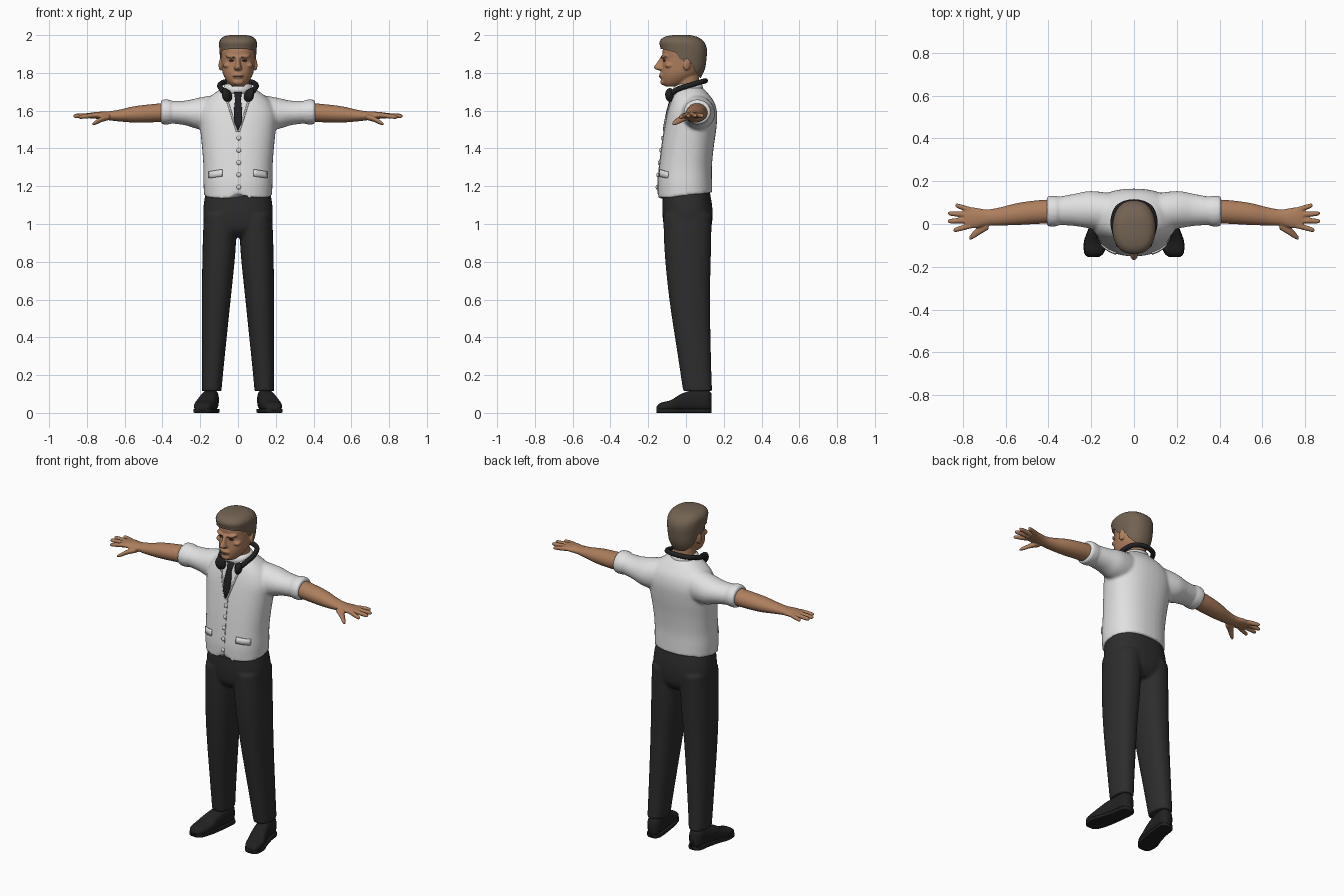
import bpy, bmesh, math
from mathutils import Vector, Matrix, Euler

cube = bpy.data.objects.get("Cube")
if cube:
    bpy.data.objects.remove(cube, do_unlink=True)


def material(name, rgb):
    m = bpy.data.materials.new(name)
    m.use_nodes = True
    m.diffuse_color = (*rgb, 1)
    m.node_tree.nodes["Principled BSDF"].inputs["Base Color"].default_value = (*rgb, 1)
    return m


SKIN = material("tan skin", (0.42, 0.21, 0.11))
LIP = material("lip brown", (0.27, 0.12, 0.07))
HAIR = material("brown hair", (0.17, 0.125, 0.085))
EYE = material("dark eye", (0.04, 0.025, 0.02))
WHITE = material("white cloth", (0.75, 0.75, 0.75))
GREY = material("seam grey", (0.5, 0.5, 0.5))
CLOTH = material("charcoal cloth", (0.026, 0.026, 0.027))
BLACK = material("black leather", (0.015, 0.015, 0.016))


def dense(rows, k=5):
    """Smooth curve through rows of numbers."""
    rows = [Vector(r) for r in rows]
    out = []
    for i in range(len(rows) - 1):
        a, b, c, d = rows[max(i - 1, 0)], rows[i], rows[i + 1], rows[min(i + 2, len(rows) - 1)]
        for j in range(k):
            t = j / k
            out.append(b + 0.5 * t * (c - a + t * (2 * a - 5 * b + 4 * c - d + t * (3 * (b - c) + d - a))))
    return out + [rows[-1]]


def at(rows, key):
    """Linear lookup in rows sorted by their first number."""
    for a, b in zip(rows, rows[1:]):
        if key <= b[0]:
            t = max(0, (key - a[0]) / (b[0] - a[0]))
            return [p + (q - p) * t for p, q in zip(a, b)]
    return list(rows[-1])


def ring(c, u, v, p=2, n=40):
    c, u, v = Vector(c), Vector(u), Vector(v)
    f = lambda w: math.copysign(abs(w) ** (2 / p), w)
    angles = [2 * math.pi * i / n for i in range(n)]
    return [c + u * f(math.cos(a)) + v * f(math.sin(a)) for a in angles]


def upright(row, p=2, cx=0):
    z, hw, yf, yb = row
    return ring((cx, (yf + yb) / 2, z), (hw, 0, 0), (0, (yb - yf) / 2, 0), p)


def sideways(row, p=2):
    x, y, z, ry, rz = row
    return ring((x, y, z), (0, ry, 0), (0, 0, rz), p)


def loft(bm, rings, cap=True):
    rows = [[bm.verts.new(p) for p in r] for r in rings]
    for a, b in zip(rows, rows[1:]):
        for i in range(len(a)):
            j = (i + 1) % len(a)
            bm.faces.new((a[i], a[j], b[j], b[i]))
    if cap:
        bm.faces.new(rows[0])
    bm.faces.new(rows[-1])


def blob(bm, c, r, rot=(0, 0, 0)):
    m = Matrix.Translation(c) @ Euler(rot).to_matrix().to_4x4() @ Matrix.Diagonal((*r, 1))
    bmesh.ops.create_uvsphere(bm, u_segments=20, v_segments=12, radius=1, matrix=m)


def finish(bm, name, mat, voxel=0, mirror=False, solid=0):
    bmesh.ops.recalc_face_normals(bm, faces=bm.faces)
    me = bpy.data.meshes.new(name)
    bm.to_mesh(me)
    bm.free()
    me.materials.append(mat)
    me.shade_smooth()
    ob = bpy.data.objects.new(name, me)
    bpy.context.collection.objects.link(ob)
    if voxel:  # blend overlapping forms into one skin
        r = ob.modifiers.new("blend", "REMESH")
        r.mode, r.voxel_size, r.use_smooth_shade = "VOXEL", voxel, True
        s = ob.modifiers.new("soften", "SMOOTH")
        s.factor, s.iterations = 0.5, 3
    if solid:
        ob.modifiers.new("thickness", "SOLIDIFY").thickness = solid
    if mirror:
        ob.modifiers.new("mirror", "MIRROR")
    return ob


def tube(name, pts, radius, mat, mirror=False):
    cu = bpy.data.curves.new(name, "CURVE")
    cu.dimensions, cu.bevel_depth, cu.use_fill_caps = "3D", radius, True
    sp = cu.splines.new("POLY")
    pts = dense(pts, 6)
    sp.points.add(len(pts) - 1)
    for p, q in zip(sp.points, pts):
        p.co = (*q, 1)
    cu.materials.append(mat)
    ob = bpy.data.objects.new(name, cu)
    bpy.context.collection.objects.link(ob)
    if mirror:
        ob.modifiers.new("mirror", "MIRROR")


def front(rows, x, z, p, out=0.0):
    """Point on the front of a body given by upright rows."""
    _, hw, yf, yb = at(rows, z)
    k = max(0, 1 - min(1, abs(x) / hw) ** p) ** (1 / p)
    return Vector((x, (yf + yb) / 2 - (yb - yf) / 2 * k - out, z))


# shirt and waistcoat: trunk, sleeves, rolled cuffs
P = 2.3
trunk = dense([(1.155, 0.18, -0.15, 0.14), (1.22, 0.183, -0.15, 0.138), (1.3, 0.183, -0.142, 0.137),
               (1.4, 0.19, -0.13, 0.146), (1.5, 0.2, -0.115, 0.16), (1.58, 0.205, -0.1, 0.165),
               (1.64, 0.18, -0.085, 0.152), (1.685, 0.135, -0.07, 0.122), (1.72, 0.082, -0.05, 0.09)])
bm = bmesh.new()
rings = [upright(r, P) for r in trunk]
for v in rings[0]:  # hem rises to the back, with a notch between two front points
    v.z += 0.12 * v.y - 0.005
    if v.y < 0:
        v.z += 0.035 * max(0, 1 - abs(v.x) / 0.03)
loft(bm, rings)
sleeve = dense([(0.08, 0.05, 1.59, 0.09, 0.1), (0.2, 0.066, 1.585, 0.088, 0.085),
                (0.28, 0.066, 1.588, 0.075, 0.065), (0.37, 0.06, 1.593, 0.064, 0.059)])
cuff = [(0.355, 0.06, 1.593, 0.064, 0.06), (0.362, 0.06, 1.593, 0.072, 0.066),
        (0.4, 0.06, 1.593, 0.072, 0.066), (0.408, 0.06, 1.593, 0.066, 0.06)]
for s in (1, -1):
    for part in (sleeve, cuff):
        loft(bm, [sideways((s * r[0], *r[1:])) for r in part])
finish(bm, "shirt_and_waistcoat", WHITE, voxel=0.009)

# shirt collar around the neck
bm = bmesh.new()
loft(bm, [upright(r) for r in ((1.69, 0.084, -0.072, 0.095), (1.725, 0.076, -0.066, 0.09),
                               (1.74, 0.07, -0.05, 0.084))])
finish(bm, "shirt_collar", WHITE)


def plate(name, rows, mat, mirror=False, out=0.004, thick=0.006):
    """Thin cloth strip hugging the chest; rows are (z left, z right, x left, x right)."""
    bm = bmesh.new()
    n = 6
    grid = []
    for za, zb, xa, xb in rows:
        grid.append([bm.verts.new(front(trunk, xa + (xb - xa) * i / n, za + (zb - za) * i / n, P, out))
                     for i in range(n + 1)])
    for a, b in zip(grid, grid[1:]):
        for i in range(n):
            bm.faces.new((a[i], a[i + 1], b[i + 1], b[i]))
    finish(bm, name, mat, mirror=mirror, solid=thick)


plate("necktie", [(z, z, -w, w) for z, w in ((1.7, 0.022), (1.66, 0.015), (1.6, 0.022), (1.54, 0.022), (1.5, 0.003))],
      BLACK, out=0.008)
plate("pocket_flap", [(1.29, 1.278, 0.085, 0.155), (1.27, 1.26, 0.084, 0.157), (1.253, 1.243, 0.085, 0.155)],
      WHITE, mirror=True, out=0.008, thick=0.009)
tube("neckline_edge", [front(trunk, x, z, P, 0.001) for x, z in ((0.005, 1.49), (0.025, 1.55), (0.05, 1.63), (0.07, 1.69))],
     0.005, WHITE, mirror=True)
tube("front_seam", [front(trunk, 0.012, 1.16 + 0.055 * i, P) for i in range(7)], 0.002, GREY)
bm = bmesh.new()
for i in range(5):
    blob(bm, front(trunk, 0.004, 1.195 + 0.065 * i, P, 0.003), (0.012, 0.007, 0.012))
finish(bm, "waistcoat_buttons", WHITE)

# trousers
bm = bmesh.new()
hips = dense([(0.93, 0.11, -0.07, 0.1), (0.97, 0.165, -0.11, 0.13), (1.03, 0.182, -0.123, 0.14),
              (1.1, 0.182, -0.125, 0.138), (1.2, 0.165, -0.12, 0.12)])
loft(bm, [upright(r, 2.4) for r in hips])
leg = dense([(0.115, 0.14, 0.052, -0.015, 0.138), (0.3, 0.131, 0.061, -0.043, 0.132),
             (0.6, 0.115, 0.076, -0.088, 0.127), (0.85, 0.101, 0.087, -0.113, 0.132), (1.05, 0.093, 0.088, -0.12, 0.136)])
for s in (1, -1):
    loft(bm, [upright((r[0], *r[2:]), 2.3, s * r[1]) for r in leg])
finish(bm, "trousers", CLOTH, voxel=0.009)

# shoes: rows are (y, centre x, half width, top)
shoe = dense([(-0.155, 0.19, 0.022, 0.03), (-0.135, 0.187, 0.043, 0.05), (-0.08, 0.178, 0.053, 0.065),
              (-0.02, 0.162, 0.048, 0.1), (0.05, 0.148, 0.043, 0.12), (0.11, 0.142, 0.04, 0.12), (0.135, 0.14, 0.022, 0.1)], 4)
bm = bmesh.new()
loft(bm, [ring((x, y, h / 2 + 0.006), (w, 0, 0), (0, 0, h / 2 - 0.003), 2.6) for y, x, w, h in shoe])
finish(bm, "shoe_upper", BLACK, mirror=True)
bm = bmesh.new()
loft(bm, [ring((x, y, 0.011), (w + 0.003, 0, 0), (0, 0, 0.011), 8) for y, x, w, h in shoe])
finish(bm, "shoe_sole", BLACK, mirror=True)

# arms with hands and fingers
bm = bmesh.new()
arm = dense([(0.37, 0.06, 1.592, 0.056, 0.05), (0.46, 0.055, 1.586, 0.055, 0.048), (0.55, 0.046, 1.58, 0.051, 0.043),
             (0.63, 0.035, 1.574, 0.042, 0.031), (0.69, 0.03, 1.573, 0.038, 0.023),
             (0.74, 0.028, 1.575, 0.048, 0.019), (0.79, 0.029, 1.574, 0.049, 0.014)])
loft(bm, [sideways(r) for r in arm])
fingers = [((0.765, 0.066), (0.836, 0.088), 1.572), ((0.77, 0.042), (0.87, 0.05), 1.573),
           ((0.77, 0.017), (0.872, 0.013), 1.571), ((0.765, -0.008), (0.845, -0.03), 1.566)]
for (xa, ya), (xb, yb), z in fingers:
    loft(bm, [sideways((xa + (xb - xa) * t, ya + (yb - ya) * t, 1.575 + (z - 1.575) * t, r, r))
              for t, r in ((0, 0.013), (0.5, 0.0125), (0.88, 0.011), (1, 0.006))])
loft(bm, [sideways(r) for r in dense([(0.68, 0.0, 1.567, 0.025, 0.016), (0.72, -0.025, 1.555, 0.024, 0.015),
                                     (0.752, -0.052, 1.538, 0.017, 0.012), (0.77, -0.066, 1.529, 0.008, 0.007)])])
finish(bm, "arm_and_hand", SKIN, voxel=0.0045, mirror=True)

# head: skull, neck, nose, brow, ears, chin
skull = dense([(1.728, 0.03, -0.108, -0.05), (1.745, 0.05, -0.125, 0.0), (1.77, 0.068, -0.13, 0.04),
               (1.8, 0.081, -0.13, 0.07), (1.84, 0.087, -0.125, 0.09), (1.88, 0.09, -0.123, 0.1),
               (1.92, 0.09, -0.124, 0.098), (1.95, 0.08, -0.105, 0.08), (1.97, 0.05, -0.07, 0.04)])
bm = bmesh.new()
loft(bm, [upright(r, 2.1) for r in skull])
loft(bm, [upright(r) for r in dense([(1.64, 0.066, -0.045, 0.085), (1.72, 0.06, -0.05, 0.074), (1.8, 0.062, -0.06, 0.066)])])
loft(bm, [upright(r) for r in dense([(1.812, 0.008, -0.14, -0.1), (1.82, 0.021, -0.163, -0.1), (1.832, 0.018, -0.17, -0.1),
                                     (1.86, 0.012, -0.15, -0.1), (1.89, 0.014, -0.132, -0.1)])])
blob(bm, (0, -0.122, 1.752), (0.028, 0.014, 0.017))
blob(bm, (0, -0.128, 1.786), (0.03, 0.014, 0.018))
for s in (1, -1):
    blob(bm, (s * 0.036, -0.113, 1.886), (0.032, 0.017, 0.01), (0, -s * 0.15, s * 0.35))
    blob(bm, (s * 0.056, -0.088, 1.84), (0.024, 0.024, 0.015))
    blob(bm, (s * 0.091, 0.006, 1.845), (0.01, 0.021, 0.034), (-0.2, 0, s * 0.35))
finish(bm, "head", SKIN, voxel=0.005)

# eyes, eyebrows and lips
bm = bmesh.new()
blob(bm, front(skull, 0.035, 1.865, 2.1, 0.0), (0.014, 0.004, 0.005), (0, 0, 0.35))
finish(bm, "eye", EYE, mirror=True)
bm = bmesh.new()
blob(bm, front(skull, 0.037, 1.886, 2.1, 0.009), (0.023, 0.005, 0.004), (0, -0.2, 0.38))
finish(bm, "eyebrow", HAIR, mirror=True)
bm = bmesh.new()
blob(bm, (0, -0.136, 1.783), (0.023, 0.008, 0.005))
finish(bm, "lips", LIP)

# hair: shell from a slanted hairline up to a flat top
shape = dense([(1.77, 0.07, -0.1, 0.076), (1.82, 0.087, -0.12, 0.1), (1.88, 0.095, -0.128, 0.109),
               (1.93, 0.099, -0.135, 0.11), (1.965, 0.099, -0.14, 0.095), (1.99, 0.08, -0.115, 0.062), (2.0, 0.045, -0.07, 0.02)])
hairline = [(-0.14, 1.93), (-0.1, 1.922), (-0.045, 1.905), (-0.03, 1.865), (-0.012, 1.86),
            (0.025, 1.86), (0.05, 1.815), (0.1, 1.775), (0.13, 1.77)]
edge = [at(hairline, p.y)[1] for p in upright(at(shape, 1.88), 2.3)]
rings = []
for i in range(17):
    t = 1 - (1 - i / 16) ** 1.5
    levels = [z + (2.0 - z) * t for z in edge]
    rings.append([upright(at(shape, z), 2.3)[k] for k, z in enumerate(levels)])
bm = bmesh.new()
loft(bm, rings, cap=False)
finish(bm, "hair", HAIR)

# headphones resting round the neck
band = [(0.068, -0.08, 1.69), (0.088, -0.04, 1.715), (0.096, 0.02, 1.735), (0.07, 0.08, 1.752), (0, 0.102, 1.758)]
tube("headphone_band", band + [(-x, y, z) for x, y, z in band[-2::-1]], 0.014, BLACK)
bm = bmesh.new()
blob(bm, (0.062, -0.085, 1.683), (0.021, 0.027, 0.037), (0.2, 0.15, 0.6))
blob(bm, (0.05, -0.078, 1.68), (0.016, 0.022, 0.032), (0.2, 0.15, 0.6))
finish(bm, "headphone_cup", BLACK, mirror=True)
